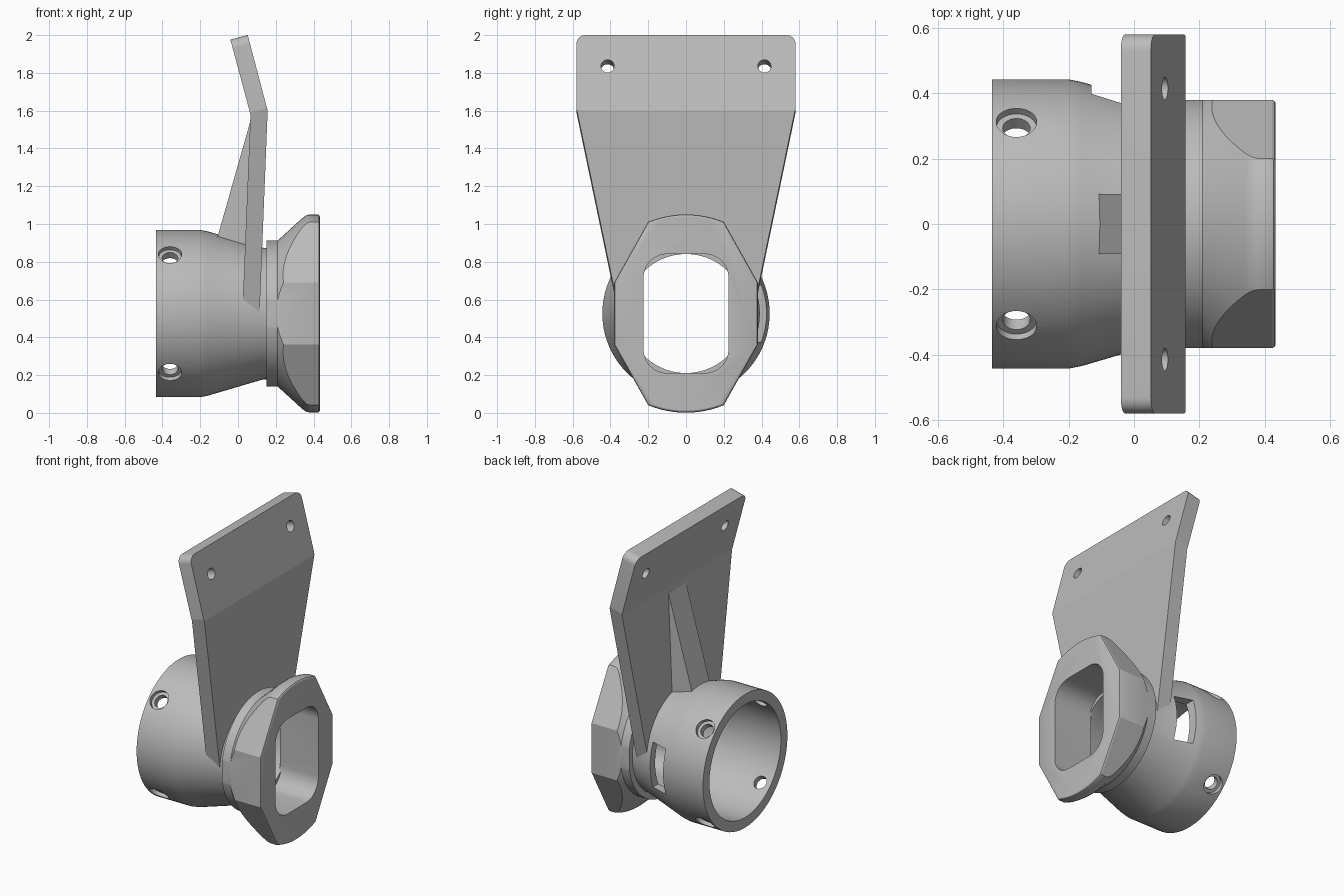
import bpy, bmesh, math
from mathutils import Vector

AXIS_Z = 0.526   # height of the tube axis

if "Cube" in bpy.data.objects:
    bpy.data.objects.remove(bpy.data.objects["Cube"])

grey = bpy.data.materials.new("plain_grey")
grey.use_nodes = True
grey.diffuse_color = (0.5, 0.5, 0.5, 1)
grey.node_tree.nodes["Principled BSDF"].inputs["Base Color"].default_value = (0.5, 0.5, 0.5, 1)


def finish(bm, name):
    bmesh.ops.recalc_face_normals(bm, faces=bm.faces)
    mesh = bpy.data.meshes.new(name)
    bm.to_mesh(mesh)
    bm.free()
    mesh.materials.append(grey)
    ob = bpy.data.objects.new(name, mesh)
    bpy.context.collection.objects.link(ob)
    return ob


def lathe(name, profile, segs=96):
    """Revolve a closed (x, radius) profile around the tube axis."""
    bm = bmesh.new()
    rings = []
    for i in range(segs):
        a = 2 * math.pi * i / segs
        rings.append([bm.verts.new((x, r * math.cos(a), AXIS_Z + r * math.sin(a)))
                      for x, r in profile])
    n = len(profile)
    for i in range(segs):
        a, b = rings[i], rings[(i + 1) % segs]
        for j in range(n):
            k = (j + 1) % n
            bm.faces.new((a[j], a[k], b[k], b[j]))
    return finish(bm, name)


def prism(name, points, axis, layers):
    """Stack an outline, (y, z) along x or (x, z) along y, through (distance, scale) layers."""
    bm = bmesh.new()

    def place(p, d, s):
        h, z = p[0] * s, AXIS_Z + (p[1] - AXIS_Z) * s
        return (d, h, z) if axis == "x" else (h, d, z)
    rings = [[bm.verts.new(place(p, d, s)) for p in points] for d, s in layers]
    bm.faces.new(rings[0])
    bm.faces.new(rings[-1])
    for low, top in zip(rings, rings[1:]):
        for i in range(len(points)):
            j = (i + 1) % len(points)
            bm.faces.new((low[i], low[j], top[j], top[i]))
    return finish(bm, name)


def rod(name, center, direction, radius, length):
    bm = bmesh.new()
    bmesh.ops.create_cone(bm, cap_ends=True, segments=48, radius1=radius,
                          radius2=radius, depth=length)
    turn = Vector(direction).to_track_quat("Z", "Y").to_matrix().to_4x4()
    bm.transform(turn)
    bmesh.ops.translate(bm, verts=bm.verts, vec=center)
    return finish(bm, name)


def arc(cy, cz, r, start, steps=10):
    return [(cy + r * math.cos(math.radians(start + 90 * i / steps)),
             cz + r * math.sin(math.radians(start + 90 * i / steps)))
            for i in range(steps + 1)]


def boolean(ob, cutters, operation="DIFFERENCE"):
    """Apply booleans and drop the helper solids."""
    for c in cutters:
        c.hide_render = True
        mod = ob.modifiers.new("cut", "BOOLEAN")
        mod.operation, mod.solver, mod.object = operation, "EXACT", c
    dg = bpy.context.evaluated_depsgraph_get()
    mesh = bpy.data.meshes.new_from_object(ob.evaluated_get(dg))
    ob.modifiers.clear()
    ob.data = mesh
    for c in cutters:
        bpy.data.objects.remove(c)


def smooth(ob, angle):
    bpy.ops.object.select_all(action="DESELECT")
    ob.select_set(True)
    bpy.context.view_layer.objects.active = ob
    bpy.ops.object.shade_smooth_by_angle(angle=math.radians(angle))


# Tapered tube with four counterbored screw holes and one side slot
tube = lathe("tapered_tube", [(-0.435, 0.443), (-0.2, 0.443), (-0.16, 0.435), (0.135, 0.348),
                              (0.16, 0.348), (0.16, 0.315), (0.1, 0.315), (-0.18, 0.375),
                              (-0.435, 0.375)])
cutters = []
for sy in (-1, 1):
    for sz in (-1, 1):
        d = Vector((0, sy, sz)).normalized()
        for radius, dist in ((0.042, 0.4), (0.062, 0.515)):
            cutters.append(rod("screw_cutter", Vector((-0.36, 0, AXIS_Z)) + d * dist,
                               d, radius, 0.2))
slot = [(-0.13, AXIS_Z - 0.15), (-0.01, AXIS_Z - 0.15),
        (-0.01, AXIS_Z + 0.15), (-0.13, AXIS_Z + 0.15)]
cutters.append(prism("slot_cutter", slot, "y", [(0.2, 1), (0.6, 1)]))
boolean(tube, cutters)
smooth(tube, 30)

# Flared flange: a cone trimmed to an eight-sided outline, with an oblong opening
flange = lathe("flared_flange", [(0.15, 0.387), (0.21, 0.387), (0.225, 0.4), (0.34, 0.505),
                                 (0.36, 0.519), (0.38, 0.525), (0.42, 0.525), (0.428, 0.522),
                                 (0.434, 0.513), (0.5, 0.513), (0.5, 0.05), (0.15, 0.05)])
right = [(0.14, -0.593), (0.38, -0.165), (0.38, 0.165), (0.14, 0.593)]
outline = right + [(-y, -z) for y, z in right]
outline = [(y, AXIS_Z + z) for y, z in outline]
boolean(flange, [prism("flange_trim", outline, "x",
                       [(0.1, 1), (0.423, 1), (0.43, 0.992), (0.433, 0.975)])], "INTERSECT")
opening = []
for sy, sz, start in ((1, 1, 0), (-1, 1, 90), (-1, -1, 180), (1, -1, 270)):
    opening += arc(sy * 0.1, AXIS_Z + sz * 0.19, 0.125, start)
boolean(flange, [prism("opening_cutter", opening, "x", [(0, 1), (0.6, 1)])])
smooth(flange, 25)

# Bent mounting plate: side profile trimmed to its outline, which leans with the top
side = [(0.022, 0.5), (0.113, 0.5), (0.157, 1.6), (0.041, 2.04), (-0.051, 2.016), (0.066, 1.58)]
plate = prism("mounting_plate", side, "y", [(-0.7, 1), (0.7, 1)])
face = [(-0.33, 0.4), (0.33, 0.4), (0.58, 1.585)]
face += arc(0.53, 1.95, 0.05, 0, 8) + arc(-0.53, 1.95, 0.05, 90, 8) + [(-0.58, 1.585)]
trim = prism("plate_trim", face, "x", [(-0.3, 1), (0.3, 1)])
for v in trim.data.vertices:
    v.co.z += 0.26 * (v.co.x - 0.05)
boolean(plate, [trim], "INTERSECT")
cutters = [rod("plate_hole_cutter", (0.05, y, 1.824), (0.967, 0, 0.254), 0.035, 0.4)
           for y in (-0.415, 0.415)]
cutters.append(rod("core_cutter", (0, 0, AXIS_Z), (1, 0, 0), 0.336, 1))
boolean(plate, cutters)
smooth(plate, 12)

# Triangular gusset between tube and plate
prism("gusset", [(-0.116, 0.905), (0.09, 0.87), (0.09, 1.54), (0.064, 1.54)],
      "y", [(-0.092, 1), (0.092, 1)])
